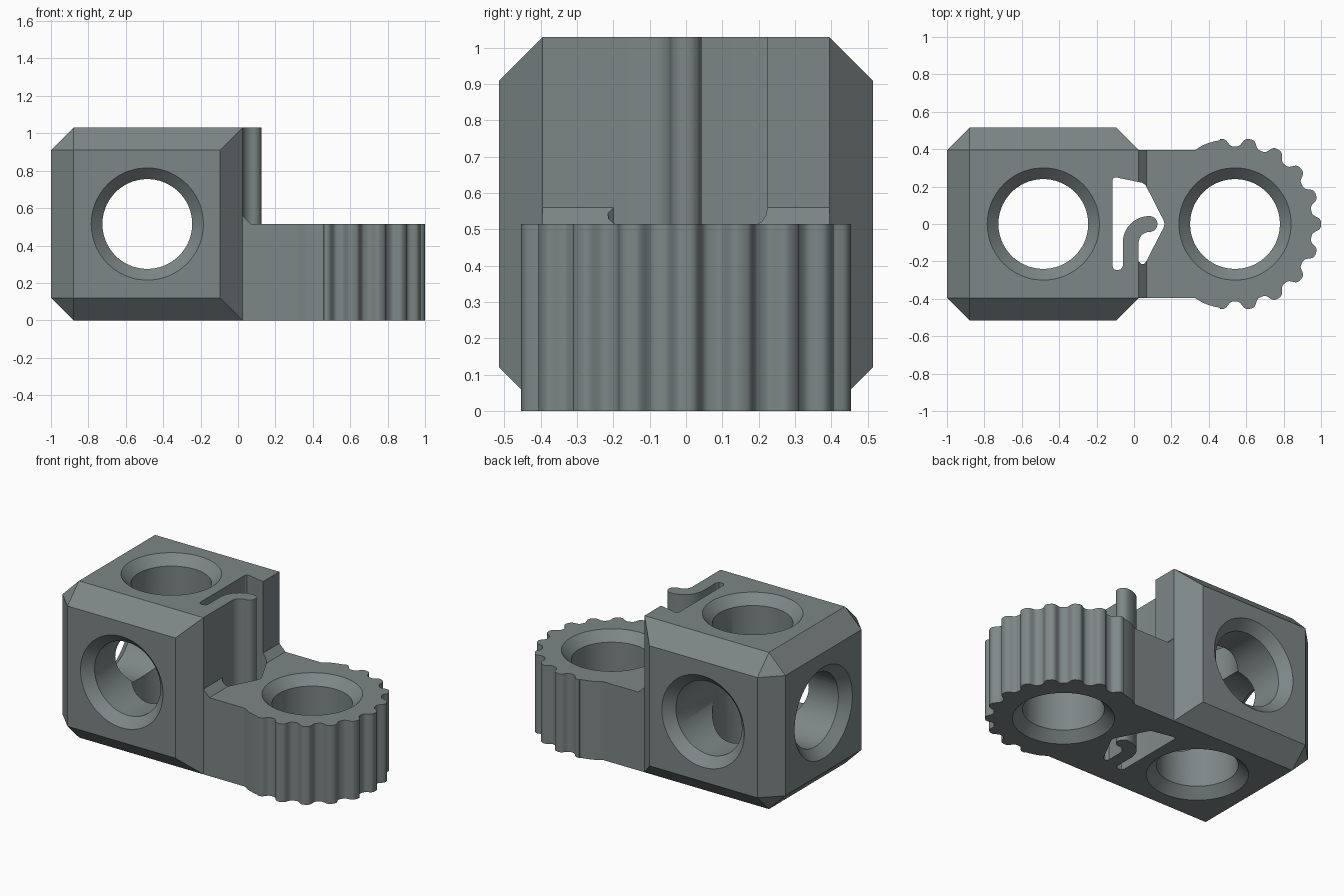
import bpy, bmesh, math
from mathutils import Matrix, Vector

if "Cube" in bpy.data.objects:
    bpy.data.objects.remove(bpy.data.objects["Cube"])

H, F, C = 1.03, 0.515, 0.395        # block height, half width, flat half width
CX, KX, KZ = -0.485, 0.54, 0.515    # block centre, knob centre, knob height

grey = bpy.data.materials.new("slate_grey")
grey.diffuse_color = (0.205, 0.24, 0.24, 1)
grey.use_nodes = True
grey.node_tree.nodes["Principled BSDF"].inputs["Base Color"].default_value = grey.diffuse_color


def to_object(name, bm):
    bmesh.ops.recalc_face_normals(bm, faces=bm.faces)
    me = bpy.data.meshes.new(name)
    bm.to_mesh(me)
    bm.free()
    me.materials.append(grey)
    ob = bpy.data.objects.new(name, me)
    bpy.context.collection.objects.link(ob)
    return ob


def prism(name, outline, depth):
    """Extrude a closed 3D outline along a vector."""
    bm = bmesh.new()
    face = bm.faces.new([bm.verts.new(p) for p in outline])
    ext = bmesh.ops.extrude_face_region(bm, geom=[face])
    verts = [v for v in ext["geom"] if isinstance(v, bmesh.types.BMVert)]
    bmesh.ops.translate(bm, verts=verts, vec=depth)
    return to_object(name, bm)


def lathe(name, profile, matrix, n=72):
    """Closed turned solid around local z, from (radius, height) pairs."""
    bm = bmesh.new()
    rings = [[bm.verts.new((r * math.cos(math.tau * i / n),
                            r * math.sin(math.tau * i / n), z)) for i in range(n)]
             for r, z in profile]
    for a, b in zip(rings, rings[1:]):
        for i in range(n):
            j = (i + 1) % n
            bm.faces.new((a[i], a[j], b[j], b[i]))
    bm.faces.new(rings[0])
    bm.faces.new(rings[-1])
    bm.transform(matrix)
    return to_object(name, bm)


def combine(target, other, operation):
    mod = target.modifiers.new(operation.lower(), 'BOOLEAN')
    mod.operation, mod.solver, mod.object = operation, 'EXACT', other
    bpy.context.view_layer.objects.active = target
    bpy.ops.object.modifier_apply(modifier=mod.name)
    bpy.data.objects.remove(other)


def hole(half):
    """Through hole profile with a countersink at both ends."""
    return [(0.31, -half - 0.01), (0.24, -half + 0.06),
            (0.24, half - 0.06), (0.31, half + 0.01)]


# Chamfered block; the side facing the knob keeps its top and bottom edges square
bm = bmesh.new()
for s in (-1, 1):
    for lo, hi, edge in ((0.12, 0.0, 0), (H - 0.12, H, 1)):
        for p in ((-1, s * C, lo), (-0.88, s * F, lo), (-0.88, s * C, hi),
                  (-0.095, s * F, lo), (0.025, s * C, hi)):
            bm.verts.new(p)
bmesh.ops.convex_hull(bm, input=bm.verts)
bmesh.ops.dissolve_limit(bm, angle_limit=math.radians(1), verts=bm.verts, edges=bm.edges)
body = to_object("hinge_block", bm)

# Knob plate with a scalloped round end
outline = [(-0.05, -C, 0), (0.325, -C, 0)]
for i in range(-224, 225):
    a = math.radians(i * 0.5)
    wave = math.cos(18 * a)
    r = 0.437 + 0.023 * math.tanh(1.6 * wave) / math.tanh(1.6)
    if abs(i) > 200:
        r = 0.455
    outline.append((KX + r * math.cos(a), r * math.sin(a), 0))
outline += [(0.325, C, 0), (-0.05, C, 0)]
combine(body, prism("knob", outline, (0, 0, KZ)), 'UNION')

# Small sloped fillet where the plate meets the block
wedge = [(-0.03, -C, 0.4), (-0.03, -C, 0.56), (0.025, -C, 0.56), (0.068, -C, KZ), (0.068, -C, 0.4)]
combine(body, prism("fillet", wedge, (0, 2 * C, 0)), 'UNION')

# Countersunk holes: vertical and crosswise in block, vertical in knob
down = Matrix.Translation((CX, 0, H / 2))
combine(body, lathe("hole_cutter", hole(H / 2), down), 'DIFFERENCE')
combine(body, lathe("hole_cutter", hole(F), down @ Matrix.Rotation(math.pi / 2, 4, 'X')), 'DIFFERENCE')
combine(body, lathe("hole_cutter", hole(KZ / 2), Matrix.Translation((KX, 0, KZ / 2))), 'DIFFERENCE')
# Blind hole from the end face into the middle
end = Matrix.Translation((CX, 0, H / 2)) @ Matrix.Rotation(-math.pi / 2, 4, 'Y')
combine(body, lathe("hole_cutter", [(0.24, 0), (0.24, 0.455), (0.31, 0.525)], end), 'DIFFERENCE')

# Pocket around the spring finger
pocket = [(-0.115, 0.235), (-0.108, 0.247), (-0.09, 0.248), (0.045, 0.22), (0.062, 0.208),
          (0.158, 0.02), (0.163, 0), (0.158, -0.02), (0.065, -0.2), (0.055, -0.213),
          (0.04, -0.215), (0.025, -0.2), (-0.0175, -0.2), (-0.0175, -0.225), (-0.06, -0.225),
          (-0.07, -0.242), (-0.09, -0.247), (-0.108, -0.242), (-0.115, -0.225)]
combine(body, prism("pocket_cutter", [(x, y, -0.1) for x, y in pocket], (0, 0, 1.3)), 'DIFFERENCE')

# Hooked spring finger: a straight root, a quarter bend and a round tip
w, bend, bx = 0.0425, 0.1, 0.0825


def arc(cx, cy, r, a0, a1, n=16):
    return [(cx + r * math.cos(math.radians(a0 + (a1 - a0) * i / n)),
             cy + r * math.sin(math.radians(a0 + (a1 - a0) * i / n)), 0) for i in range(n + 1)]


finger = [(bx - bend - w, -0.3, 0)] + arc(bx, -bend, bend + w, 180, 90)
finger += arc(bx, 0, w, 90, -90)[1:]
finger += arc(bx, -bend, bend - w, 90, 180)[1:] + [(bx - bend + w, -0.3, 0)]
# the root is trimmed flush with the block face above the plate
combine(body, prism("spring_finger", finger, (0, 0, H)), 'UNION')

bpy.ops.object.select_all(action='DESELECT')
body.select_set(True)
bpy.context.view_layer.objects.active = body
bpy.ops.object.shade_smooth_by_angle(angle=math.radians(30))
